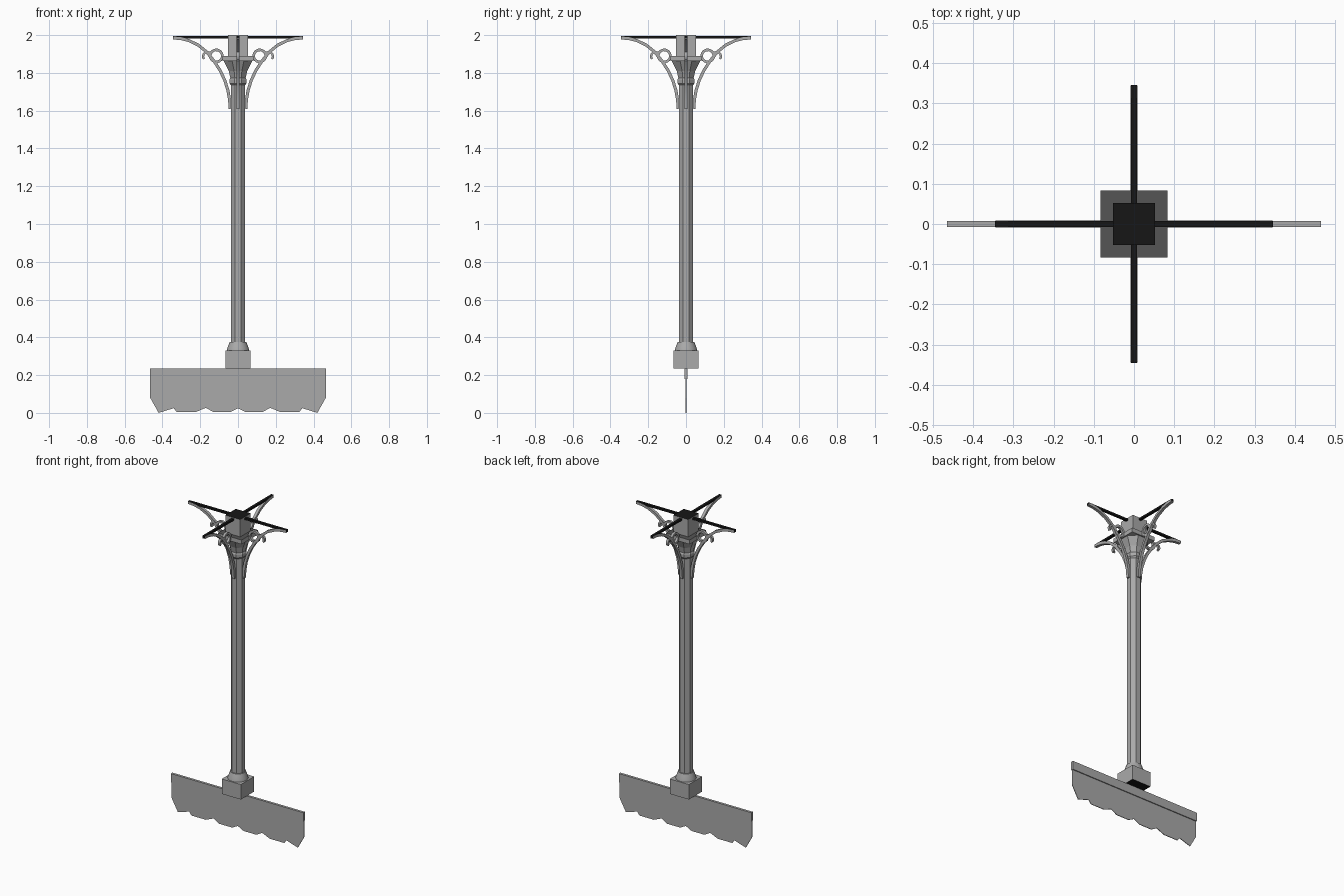
import bpy, bmesh, math
from mathutils import Matrix, Vector

cube = bpy.data.objects.get("Cube")
if cube:
    bpy.data.objects.remove(cube, do_unlink=True)


def material(name, value):
    m = bpy.data.materials.new(name)
    m.use_nodes = True
    m.diffuse_color = (value, value, value, 1)
    m.node_tree.nodes["Principled BSDF"].inputs["Base Color"].default_value = (value, value, value, 1)
    return m


grey = material("iron grey", 0.4)
dark = material("dark grey", 0.09)
black = material("near black", 0.008)


def finish(name, bm, mats=(grey,), smooth=False):
    bmesh.ops.recalc_face_normals(bm, faces=bm.faces)
    mesh = bpy.data.meshes.new(name)
    bm.to_mesh(mesh)
    bm.free()
    obj = bpy.data.objects.new(name, mesh)
    bpy.context.collection.objects.link(obj)
    for m in mats:
        mesh.materials.append(m)
    if smooth:
        bpy.ops.object.select_all(action='DESELECT')
        obj.select_set(True)
        bpy.context.view_layer.objects.active = obj
        bpy.ops.object.shade_smooth_by_angle(angle=math.radians(35))
    return obj


def box(name, hx, hy, z0, z1, mats=(grey,), painted=0):
    """Box centred on the axis; the face pointing up (1) or down (-1) takes the second material."""
    bm = bmesh.new()
    bmesh.ops.create_cube(bm, size=1, matrix=Matrix.Translation((0, 0, (z0 + z1) / 2))
                          @ Matrix.Diagonal((2 * hx, 2 * hy, z1 - z0, 1)))
    bm.normal_update()
    for f in bm.faces:
        if painted and f.normal.z * painted > 0.9:
            f.material_index = 1
    return finish(name, bm, mats)


def lathe(name, profile, sides):
    """Stack of rings with a flat side towards the front."""
    bm = bmesh.new()
    rings = []
    for r, z in profile:
        rings.append([bm.verts.new((r * math.cos(a), r * math.sin(a), z))
                      for a in (2 * math.pi * (i + 0.5) / sides for i in range(sides))])
    for low, high in zip(rings, rings[1:]):
        for i in range(sides):
            j = (i + 1) % sides
            bm.faces.new((low[i], low[j], high[j], high[i]))
    bm.faces.new(rings[0])
    bm.faces.new(rings[-1])
    return finish(name, bm, smooth=sides > 8)


def ribbon(name, path, hw, hy, angle, mats=(grey,)):
    """Square bar swept along a path in the x-z plane, then turned about z."""
    bm = bmesh.new()
    pts = [Vector((x, 0, z)) for x, z in path]
    rings = []
    for i, p in enumerate(pts):
        t = (pts[min(i + 1, len(pts) - 1)] - pts[max(i - 1, 0)]).normalized()
        n = Vector((-t.z, 0, t.x)) * hw
        y = Vector((0, hy, 0))
        rings.append([bm.verts.new(p + s) for s in (n + y, n - y, -n - y, -n + y)])
    for a, b in zip(rings, rings[1:]):
        for i in range(4):
            j = (i + 1) % 4
            bm.faces.new((a[i], a[j], b[j], b[i]))
    bm.faces.new(rings[0])
    bm.faces.new(rings[-1])
    bm.transform(Matrix.Rotation(angle, 4, 'Z'))
    return finish(name, bm, mats, smooth=True)


def arc(cx, cz, r, a0, a1, steps):
    return [(cx + r * math.cos(math.radians(a0 + (a1 - a0) * i / steps)),
             cz + r * math.sin(math.radians(a0 + (a1 - a0) * i / steps))) for i in range(steps + 1)]


# Hanging board: a top rail over a thin sheet with a ragged lower edge
box("board_rail", 0.465, 0.008, 0.18, 0.235)
half_edge = [(0, 0.025), (0.04, 0.004), (0.13, 0.004), (0.17, 0.027), (0.225, 0.004),
             (0.325, 0.004), (0.34, 0.025), (0.42, 0), (0.465, 0.08), (0.465, 0.18)]
outline = half_edge + [(-x, z) for x, z in reversed(half_edge[1:])]
bm = bmesh.new()
front = bm.faces.new([bm.verts.new((x, -0.002, z)) for x, z in outline])
side = bmesh.ops.extrude_face_region(bm, geom=[front])
bmesh.ops.translate(bm, vec=(0, 0.004, 0), verts=[v for v in side["geom"] if isinstance(v, bmesh.types.BMVert)])
finish("board_sheet", bm)

# Pedestal and column
box("base_block", 0.067, 0.067, 0.235, 0.33, (grey, black), -1)
lathe("base_collar", [(0.06, 0.33), (0.057, 0.345), (0.05, 0.362), (0.046, 0.375)], 16)
lathe("column", [(0.041, 0.37), (0.041, 1.75)], 8)

# Capital
lathe("capital_neck", [(0.041, 1.735), (0.049, 1.745), (0.049, 1.765), (0.043, 1.775)], 8)
lathe("capital_flare", [(0.043, 1.77), (0.053, 1.81), (0.083, 1.866)], 8)
box("capital_plate", 0.083, 0.083, 1.863, 1.89, (grey, dark), 1)
box("cap_block", 0.052, 0.052, 1.89, 2.0, (grey, black), 1)

# Four scrolled brackets
for k, place in enumerate(("left", "back", "right", "front")):
    turn = k * math.pi / 2
    ribbon(place + "_arm", [(0.05, 1.988), (0.345, 1.988)], 0.006, 0.008, turn, (black,))
    brace = [(0.041, 1.61), (0.045, 1.66), (0.054, 1.71), (0.07, 1.76), (0.093, 1.81), (0.125, 1.86),
             (0.165, 1.91), (0.21, 1.947), (0.26, 1.971), (0.3, 1.981), (0.343, 1.985)]
    ribbon(place + "_brace", brace, 0.008, 0.009, turn)
    ribbon(place + "_scroll", arc(0.115, 1.89, 0.032, -60, 270, 14), 0.007, 0.008, turn)
    ribbon(place + "_hook", arc(0.163, 1.888, 0.022, 150, -40, 8), 0.006, 0.008, turn)
